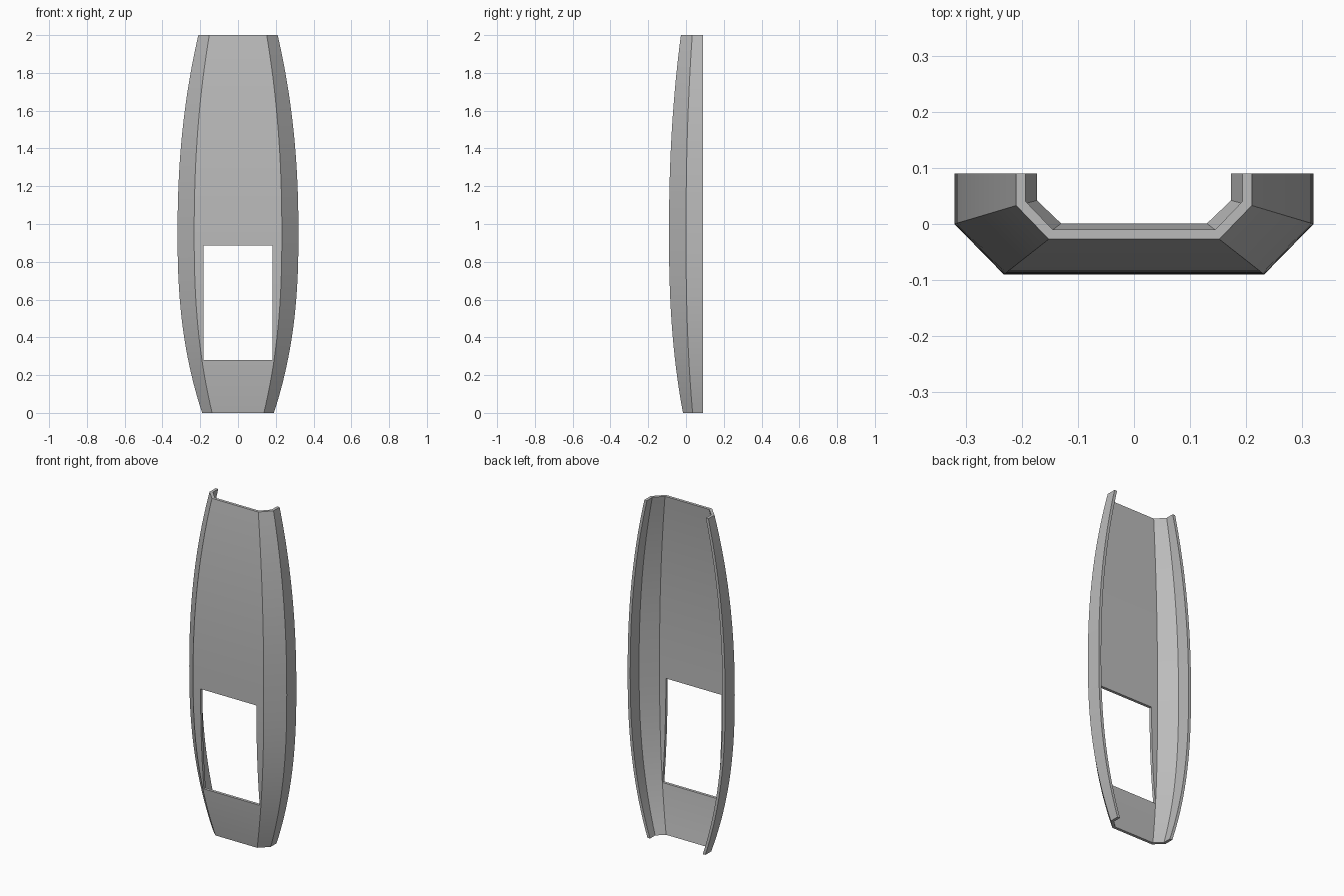
import bpy
import bmesh

if "Cube" in bpy.data.objects:
    bpy.data.objects.remove(bpy.data.objects["Cube"])

HEIGHT, BACK, WALL, RINGS = 2.0, 0.09, 0.017, 40
BELLY = 0.95  # height of the widest section

grey = bpy.data.materials.new("plain grey")
grey.use_nodes = True
grey.diffuse_color = (0.5, 0.5, 0.5, 1)
grey.node_tree.nodes["Principled BSDF"].inputs["Base Color"].default_value = (0.5, 0.5, 0.5, 1)


def swell(z, bottom, middle, top):
    """Value that bulges from both ends towards the belly."""
    if z < BELLY:
        return middle + (bottom - middle) * ((BELLY - z) / BELLY) ** 2.4
    return middle + (top - middle) * ((z - BELLY) / (HEIGHT - BELLY)) ** 2.2


def section(z):
    """Closed channel outline: outer half, mirrored, then the inner wall."""
    side = swell(z, 0.19, 0.32, 0.21)
    shoulder = swell(z, 0.035, 0.0, 0.033)
    face = swell(z, 0.137, 0.232, 0.152)
    front = swell(z, -0.016, -0.09, -0.027)
    miter = WALL * 0.414
    outer = [(side, BACK), (side, shoulder), (face, front)]
    inner = [(side - WALL, BACK), (side - WALL, shoulder + miter),
             (face - miter, front + WALL)]
    mirror = lambda pts: [(-x, y) for x, y in pts]
    return outer + mirror(outer)[::-1] + mirror(inner) + inner[::-1]


# Curved channel shell lofted through the sections
bm = bmesh.new()
rings = []
for i in range(RINGS + 1):
    z = HEIGHT * i / RINGS
    rings.append([bm.verts.new((x, y, z)) for x, y in section(z)])
n = len(rings[0])
for a, b in zip(rings, rings[1:]):
    for j in range(n):
        k = (j + 1) % n
        bm.faces.new((a[j], a[k], b[k], b[j]))
# End rims as quads between outer and inner walls
for ring in (rings[0], rings[-1]):
    for j in range(n // 2 - 1):
        bm.faces.new((ring[j], ring[j + 1], ring[n - 2 - j], ring[n - 1 - j]))
bmesh.ops.recalc_face_normals(bm, faces=bm.faces)
mesh = bpy.data.meshes.new("shell_cover")
bm.to_mesh(mesh)
bm.free()
mesh.materials.append(grey)
shell = bpy.data.objects.new("shell_cover", mesh)
bpy.context.collection.objects.link(shell)

# Rectangular window cutter
bpy.ops.mesh.primitive_cube_add(size=1, location=(0, -0.05, 0.5825))
cutter = bpy.context.object
cutter.name = "window_cutter"
cutter.scale = (0.366, 0.26, 0.605)
cutter.data.materials.append(grey)
cutter.hide_render = True
cutter.display_type = 'WIRE'

bpy.ops.object.select_all(action='DESELECT')
shell.select_set(True)
bpy.context.view_layer.objects.active = shell
cut = shell.modifiers.new("window", 'BOOLEAN')
cut.operation = 'DIFFERENCE'
cut.solver = 'EXACT'
cut.object = cutter
bpy.ops.object.modifier_apply(modifier=cut.name)
bpy.data.objects.remove(cutter)
bpy.ops.object.shade_smooth_by_angle(angle=0.4)
